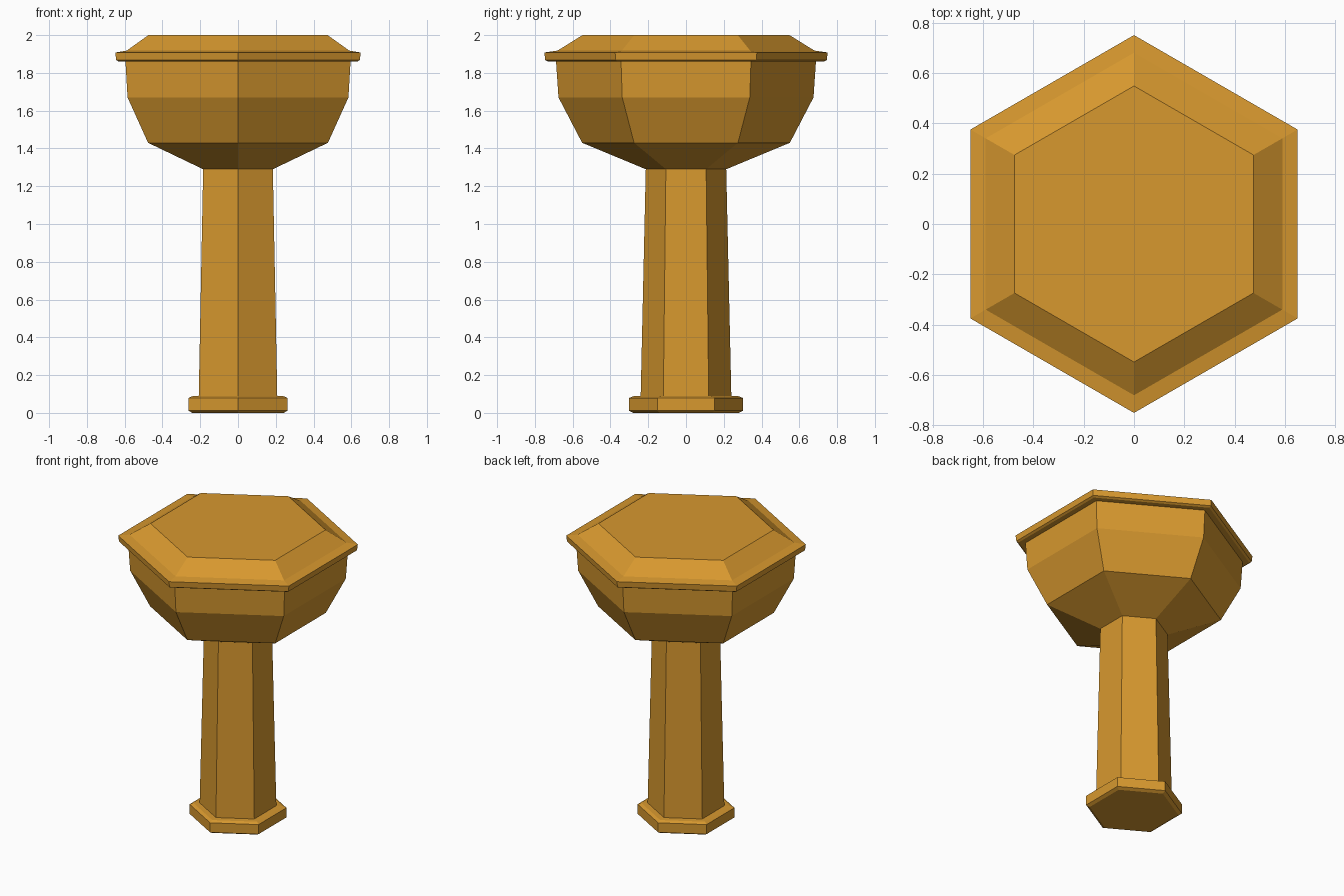
import bpy
import bmesh
from math import cos, sin, tau

cube = bpy.data.objects.get("Cube")
if cube:
    bpy.data.objects.remove(cube, do_unlink=True)

SIDES = 6

wood = bpy.data.materials.new("golden_wood")
wood.use_nodes = True
colour = (0.68, 0.315, 0.028, 1.0)
wood.diffuse_color = colour
wood.node_tree.nodes["Principled BSDF"].inputs["Base Color"].default_value = colour


def hex_loft(name, profile, cap_bottom=False, cap_top=False):
    """Stack hexagonal rings from (corner radius, height) pairs, corners on the y axis."""
    bm = bmesh.new()
    rings = []
    for radius, z in profile:
        rings.append([bm.verts.new((radius * sin(tau * i / SIDES),
                                    -radius * cos(tau * i / SIDES), z))
                      for i in range(SIDES)])
    for low, high in zip(rings, rings[1:]):
        for i in range(SIDES):
            j = (i + 1) % SIDES
            bm.faces.new((low[i], low[j], high[j], high[i]))
    if cap_bottom:
        bm.faces.new(rings[0][::-1])
    if cap_top:
        bm.faces.new(rings[-1])
    mesh = bpy.data.meshes.new(name)
    bm.to_mesh(mesh)
    bm.free()
    mesh.materials.append(wood)
    obj = bpy.data.objects.new(name, mesh)
    bpy.context.collection.objects.link(obj)
    return obj


# Foot plate with slightly eased edges
hex_loft("foot", [(0.28, 0), (0.303, 0.012), (0.303, 0.078), (0.28, 0.088), (0.24, 0.09)],
         cap_bottom=True)

# Tapered handle
hex_loft("stem", [(0.24, 0.09), (0.213, 1.29)])

# Flaring head
hex_loft("bowl", [(0.213, 1.29), (0.55, 1.43), (0.675, 1.67), (0.688, 1.86)])

# Overhanging rim and raised, bevelled top
hex_loft("rim", [(0.688, 1.86), (0.73, 1.86), (0.745, 1.868), (0.75, 1.908), (0.68, 1.918)])
hex_loft("top_panel", [(0.68, 1.918), (0.548, 2.0)], cap_top=True)
